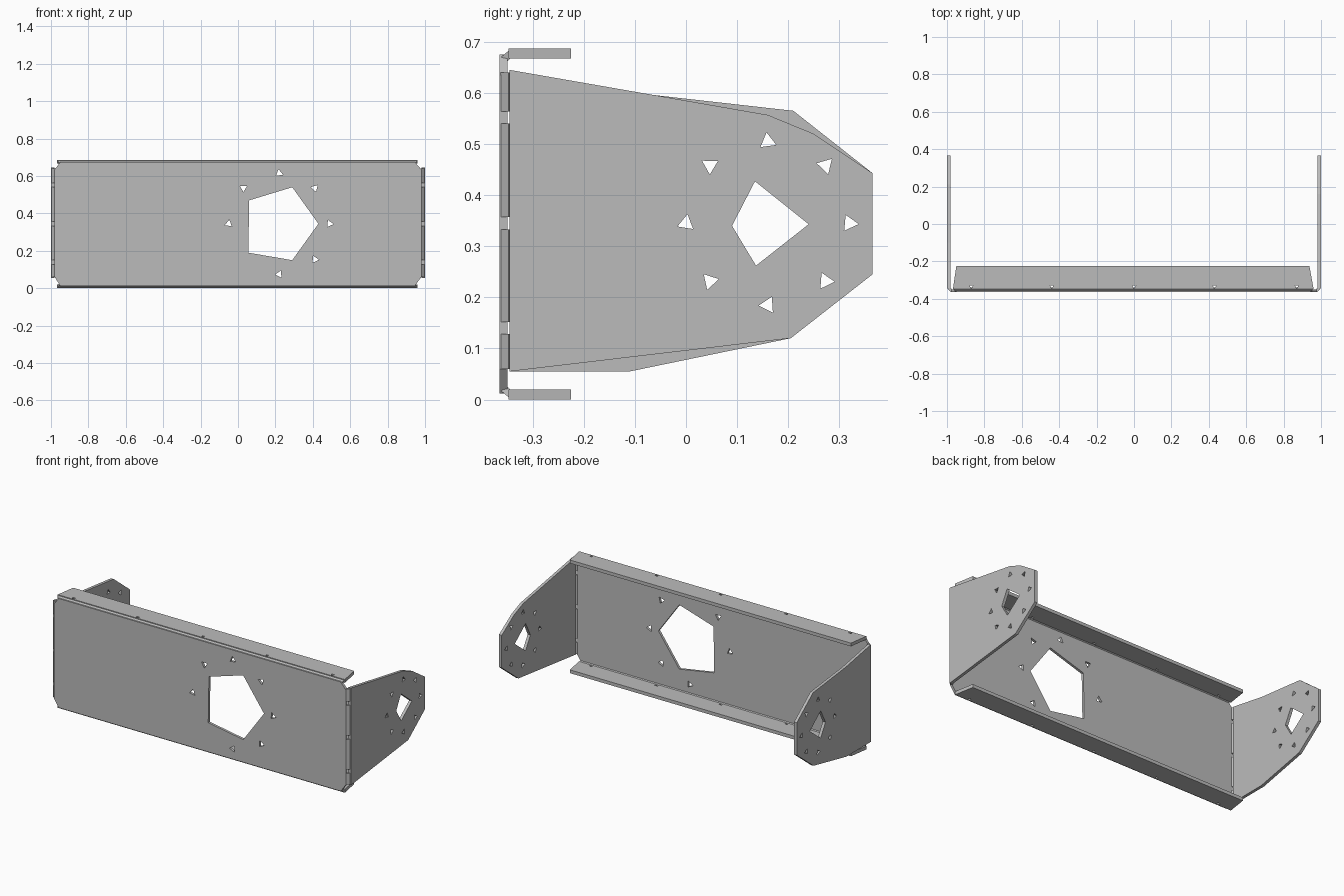
import bpy, bmesh, math

cube = bpy.data.objects.get("Cube")
if cube:
    bpy.data.objects.remove(cube)

steel = bpy.data.materials.new("grey_steel")
steel.use_nodes = True
GREY = (0.5, 0.5, 0.5, 1)
steel.diffuse_color = GREY
steel.node_tree.nodes["Principled BSDF"].inputs["Base Color"].default_value = GREY


def sheet(name, loops, place, thickness):
    """Flat sheet: first loop is the outline, the others are holes."""
    bm = bmesh.new()
    for loop in loops:
        verts = [bm.verts.new(place(a, b)) for a, b in loop]
        for i, v in enumerate(verts):
            bm.edges.new((v, verts[i - 1]))
    bmesh.ops.triangle_fill(bm, edges=bm.edges[:], use_beauty=True)
    bmesh.ops.recalc_face_normals(bm, faces=bm.faces[:])
    mesh = bpy.data.meshes.new(name)
    bm.to_mesh(mesh)
    bm.free()
    mesh.materials.append(steel)
    obj = bpy.data.objects.new(name, mesh)
    bpy.context.collection.objects.link(obj)
    solid = obj.modifiers.new("thickness", "SOLIDIFY")
    solid.thickness = thickness
    solid.offset = 0
    return obj


def triangle(a, b, r, turn=0.0):
    """Three-sided screw hole."""
    return [(a + r * math.cos(turn + k * math.tau / 3),
             b + r * math.sin(turn + k * math.tau / 3)) for k in range(3)]


def screw_ring(a, b, radius, size, steps):
    """Screw holes at eighths of a circle."""
    return [triangle(a + radius * math.cos(s * math.pi / 4),
                     b + radius * math.sin(s * math.pi / 4), size, 2 + s * 0.9)
            for s in steps]


# Front plate with the large five-sided opening and its screw ring
plate = [(-.98, .06), (-.95, .012), (.945, .012), (.98, .06),
         (.98, .635), (.945, .675), (-.95, .675), (-.98, .635)]
opening = [(.055, .19), (.29, .15), (.43, .345), (.29, .54), (.06, .47)]
sheet("front_plate", [plate, opening] + screw_ring(.22, .345, .27, .022, (0, 1, 2, 3, 4, 6, 7)),
      lambda x, z: (x, -.357, z), .015)

# Side ears, each with a four-sided opening and a screw ring
ear_back = [(.205, .12), (.365, .245), (.365, .443)]
left_outline = [(-.345, .055)] + ear_back + [(.25, .52), (.16, .557), (-.345, .645)]
right_outline = [(-.345, .055), (-.11, .055)] + ear_back + [(.21, .565), (-.1, .6), (-.345, .645)]
ear_opening = [(.137, .262), (.24, .343), (.135, .427), (.09, .34)]
for side, sign, outline in (("left", 1, left_outline), ("right", -1, right_outline)):
    sheet(side + "_ear", [outline, ear_opening] + screw_ring(.16, .345, .16, .018, range(8)),
          lambda y, z: (sign * .991, y, z), .018)
    # Bent corner, interrupted by three small relief gaps
    cuts = [.06, .128, .152, .333, .357, .54, .564, .64]
    for n in range(4):
        low, high = cuts[2 * n], cuts[2 * n + 1]
        sheet(f"{side}_corner_bend_{n + 1}", [[(0, low), (1, low), (1, high), (0, high)]],
              lambda t, z: (sign * (.974 + .018 * t), -.358 + .016 * t, z), .014)

# Top and bottom flanges, with a bevelled bend along the plate
flange = [(-.968, -.347), (.96, -.347), (.938, -.225), (-.95, -.225)]
flange_holes = [triangle(x, -.334, .012, .5) for x in (-.87, -.44, 0, .43, .87)]
for name, middle, sign in (("top", .677, 1), ("bottom", .01, -1)):
    sheet(name + "_flange", [flange] + flange_holes,
          lambda x, y: (x, y, middle), .02)
    sheet(name + "_flange_bend", [[(-.955, 0), (.95, 0), (.955, 1), (-.965, 1)]],
          lambda x, t: (x, -.357 + .014 * t, middle - sign * .012 * (1 - t)), .014)
